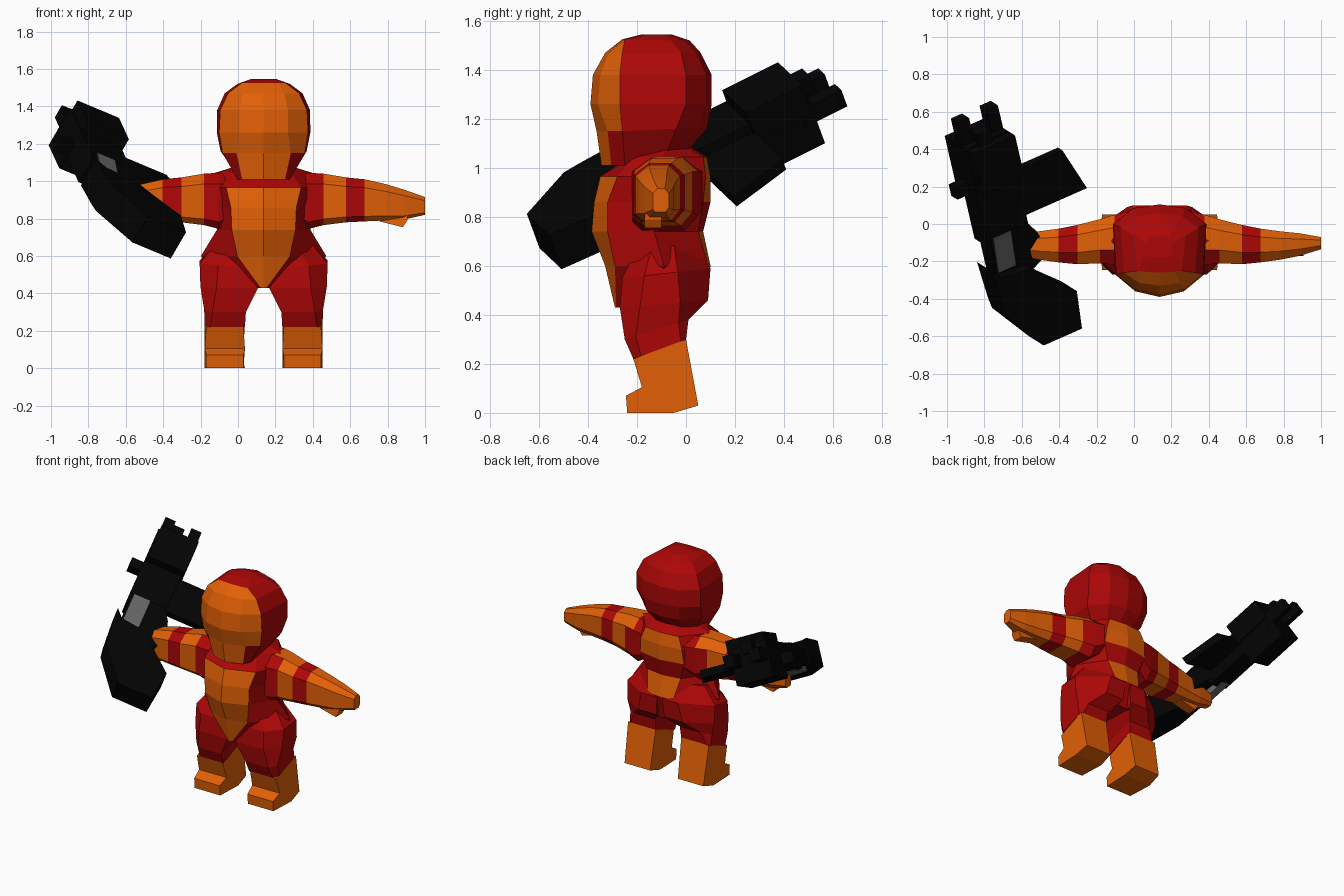
import bpy, bmesh
from mathutils import Vector, Matrix


def material(name, rgb):
    m = bpy.data.materials.new(name)
    m.diffuse_color = (*rgb, 1)
    return m


RED = material("suit_red", (0.42, 0.002, 0.002))
ORANGE = material("suit_orange", (0.76, 0.116, 0.002))
BLACK = material("gun_black", (0.001, 0.001, 0.001))
GREY = material("gun_grey", (0.13, 0.13, 0.13))
CX = 0.137          # centre line of the figure


def loft(name, rings, mats, rule=lambda seg, col: 0, caps=(0, 0), matrix=None):
    """Skin a list of equal point loops; rule picks the material of each face."""
    bm = bmesh.new()
    vs = [[bm.verts.new(p) for p in r] for r in rings]
    n = len(rings[0])
    for s in range(len(rings) - 1):
        for c in range(n):
            d = (c + 1) % n
            f = bm.faces.new((vs[s][c], vs[s][d], vs[s + 1][d], vs[s + 1][c]))
            f.material_index = rule(s, c)
    bm.faces.new(vs[0][::-1]).material_index = caps[0]
    bm.faces.new(vs[-1]).material_index = caps[1]
    bmesh.ops.recalc_face_normals(bm, faces=bm.faces)
    me = bpy.data.meshes.new(name)
    bm.to_mesh(me)
    bm.free()
    for m in mats:
        me.materials.append(m)
    ob = bpy.data.objects.new(name, me)
    bpy.context.collection.objects.link(ob)
    if matrix:
        ob.matrix_world = matrix
    return ob


def mirrored(half):
    """Close a half loop whose two ends lie on the centre line."""
    other = [(-x, y, z) for x, y, z in half[-2:0:-1]]
    return [(x + CX, y, z) for x, y, z in half + other]


SUIT = (RED, ORANGE)

# Torso: z, front y, panel edge, side, back edge, back y
torso = [
    (0.43, -0.29, (0.015, -0.285), (0.20, -0.12), (0.06, 0.06), 0.05),
    (0.60, -0.33, (0.14, -0.29), (0.335, -0.09), (0.10, 0.09), 0.10),
    (0.74, -0.385, (0.17, -0.32), (0.25, -0.13), (0.13, 0.05), 0.07),
    (0.86, -0.375, (0.175, -0.32), (0.27, -0.09), (0.17, 0.07), 0.10),
    (0.965, -0.35, (0.20, -0.28), (0.30, -0.09), (0.16, 0.08), 0.10),
    (1.045, -0.23, (0.15, -0.21), (0.26, -0.09), (0.13, 0.07), 0.085),
    (1.085, -0.19, (0.09, -0.18), (0.13, -0.08), (0.08, 0.0), 0.02),
]
rings = [mirrored([(0, yf, z), (*f, z), (*s, z), (*b, z), (0, yb, z)])
         for z, yf, f, s, b, yb in torso]


def torso_rule(seg, col):
    col = min(col, 7 - col)
    return int((col == 0 and seg < 4) or (col == 3 and seg in (1, 3, 4)))


loft("torso", rings, SUIT, torso_rule)

# Helmet with face mask: front z, back z, front y, mask, side, back side, back
head = [
    (1.01, 1.06, -0.345, (0.115, -0.305), 0.14, -0.25, (0.16, -0.08), (0.09, -0.01), 0.0),
    (1.15, 1.16, -0.365, (0.145, -0.32), 0.22, -0.26, (0.23, -0.04), (0.13, 0.06), 0.085),
    (1.26, 1.26, -0.39, (0.13, -0.36), 0.238, -0.27, (0.25, 0.0), (0.14, 0.085), 0.105),
    (1.38, 1.38, -0.38, (0.13, -0.35), 0.232, -0.27, (0.248, 0.0), (0.14, 0.085), 0.105),
    (1.47, 1.47, -0.33, (0.11, -0.315), 0.19, -0.26, (0.208, -0.02), (0.12, 0.04), 0.06),
    (1.525, 1.52, -0.26, (0.08, -0.255), 0.118, -0.25, (0.14, -0.06), (0.08, -0.01), 0.015),
    (1.545, 1.545, -0.18, (0.05, -0.175), 0.07, -0.16, (0.07, -0.10), (0.05, -0.07), -0.06),
]
rings = [mirrored([(0, yf, z), (*f, z), (xs, ys, z), (*s, zb), (*b, zb), (0, yb, zb)])
         for z, zb, yf, f, xs, ys, s, b, yb in head]


def head_rule(seg, col):
    col = min(col, 9 - col)
    return int(seg < 5 and (col == 0 or (col == 1 and seg > 0)))


loft("helmet", rings, SUIT, head_rule)

# Limb sections, distances measured from the centre line
leg = [  # inner x, outer x, (front y, z), (back y, z), roundness
    (0.02, 0.25, (-0.20, 0.67), (0.04, 0.69), 1),
    (0.02, 0.342, (-0.26, 0.55), (0.10, 0.59), 1),
    (0.03, 0.338, (-0.27, 0.43), (0.09, 0.46), 0.8),
    (0.095, 0.318, (-0.25, 0.30), (0.01, 0.38), 0.2),
    (0.10, 0.315, (-0.215, 0.22), (0.0, 0.30), 0),
]
boot = [(-0.24, 0), (-0.05, 0), (0.05, 0.03), (0, 0.30), (-0.215, 0.22), (-0.18, 0.105), (-0.245, 0.07)]
arm = [  # x, y range, z range
    (0.15, -0.19, 0.07, 0.80, 1.03),
    (0.24, -0.22, 0.05, 0.745, 1.045),
    (0.32, -0.21, 0.025, 0.765, 1.04),
    (0.44, -0.215, -0.005, 0.78, 1.02),
    (0.54, -0.205, -0.025, 0.785, 1.01),
    (0.65, -0.19, -0.04, 0.79, 0.985),
    (0.75, -0.17, -0.05, 0.795, 0.955),
    (0.863, -0.135, -0.07, 0.82, 0.915),
]


def leg_ring(s, x0, x1, front, back, r):
    (yf, zf), (yb, zb) = front, back

    def pt(x, t):
        return (CX + s * x, yf + (yb - yf) * t, zf + (zb - zf) * t)
    return [pt(x0, 0), pt(x1 - 0.03 - 0.07 * r, 0), pt(x1, 0.15 + 0.1 * r),
            pt(x1, 0.9 - 0.27 * r), pt(x1 - 0.02 - 0.18 * r, 1), pt(x0, 1)]


def arm_ring(s, x, y0, y1, z0, z1):
    shape = [(0, 0.12), (0, 0.8), (0.3, 1), (0.75, 1), (1, 0.8), (1, 0.2), (0.8, 0), (0.15, 0)]
    return [(CX + s * x, y0 + (y1 - y0) * u, z0 + (z1 - z0) * v) for u, v in shape]


def arm_rule(seg, col):
    return int(seg in (2, 4, 5, 6) or (seg == 1 and col in (2, 3)))


for s, side in ((1, "left"), (-1, "right")):
    loft(side + "_leg", [leg_ring(s, *r) for r in leg], SUIT)
    loft(side + "_boot", [[(CX + s * (x + dx * (y < -0.2 or y > 0.04)), y, z) for y, z in boot]
                          for x, dx in ((0.10, 0.008), (0.315, -0.008))], (ORANGE,))
    loft(side + "_arm", [arm_ring(s, *r) for r in arm], SUIT, arm_rule, (0, 1))
    # thumb under the hand
    loft(side + "_thumb", [[(CX + s * x, y, z) for y, z in
                            ((-0.17, zb), (-0.16, 0.85), (-0.10, 0.85), (-0.10, zb))]
                           for x, zb in ((0.62, 0.785), (0.745, 0.754), (0.768, 0.79))], (ORANGE,))

# Gun frame: local x across, y along the barrel, z up
U = Vector((0.86, 0.38, -0.36)).normalized()
D = Vector((-0.2, 0.876, 0.438))
D = (D - U * D.dot(U)).normalized()
V = U.cross(D)
GUN = Matrix((U, D, V)).transposed().to_4x4()
GUN.translation = (-0.75, 0, 1)


def plate(name, outline, z0, z1, mat=BLACK, slope=0):
    """Prism over an outline; slope tilts its top along the barrel."""
    return loft(name, [[(x, y, z0) for x, y in outline],
                       [(x, y, z1 + slope * y) for x, y in outline]], (mat,), matrix=GUN)


def box(name, x0, x1, y0, y1, z0, z1, mat=BLACK, slope=0):
    return plate(name, [(x0, y0), (x1, y0), (x1, y1), (x0, y1)], z0, z1, mat, slope)


box("gun_body", -0.115, 0.14, -0.05, 0.30, -0.03, 0.13)
box("gun_front_block", -0.115, 0.14, 0.27, 0.55, -0.11, 0.13)
box("gun_top_block", -0.105, 0.155, 0.28, 0.54, 0.05, 0.19)
plate("gun_middle", [(-0.10, -0.30), (0.12, -0.30), (0.23, -0.24), (0.18, -0.08), (0.13, 0.0), (-0.10, 0.0)],
      0.0, 0.142, slope=0.17)
box("gun_grey_panel", -0.085, 0.025, -0.225, -0.002, -0.035, 0.15, GREY, 0.17)
box("gun_side_knob", -0.195, -0.10, 0.25, 0.32, -0.02, 0.05)
for x in (-0.105, 0.075):
    box("gun_prong", x, x + 0.07, 0.5, 0.69, 0.0, 0.08)
box("gun_upper_prong", -0.04, 0.04, 0.5, 0.61, 0.07, 0.15)
# side grip, stock
plate("gun_side_grip", [(0.1, 0.016), (0.54, 0.016), (0.45, 0.285), (0.1, 0.285)], 0.035, 0.085)
plate("gun_stock", [(-0.145, -0.17), (-0.095, -0.23), (0.08, -0.25), (0.18, -0.36), (0.31, -0.485),
                    (0.29, -0.705), (0.05, -0.705), (-0.12, -0.46), (-0.13, -0.39)], 0.0, 0.17)
